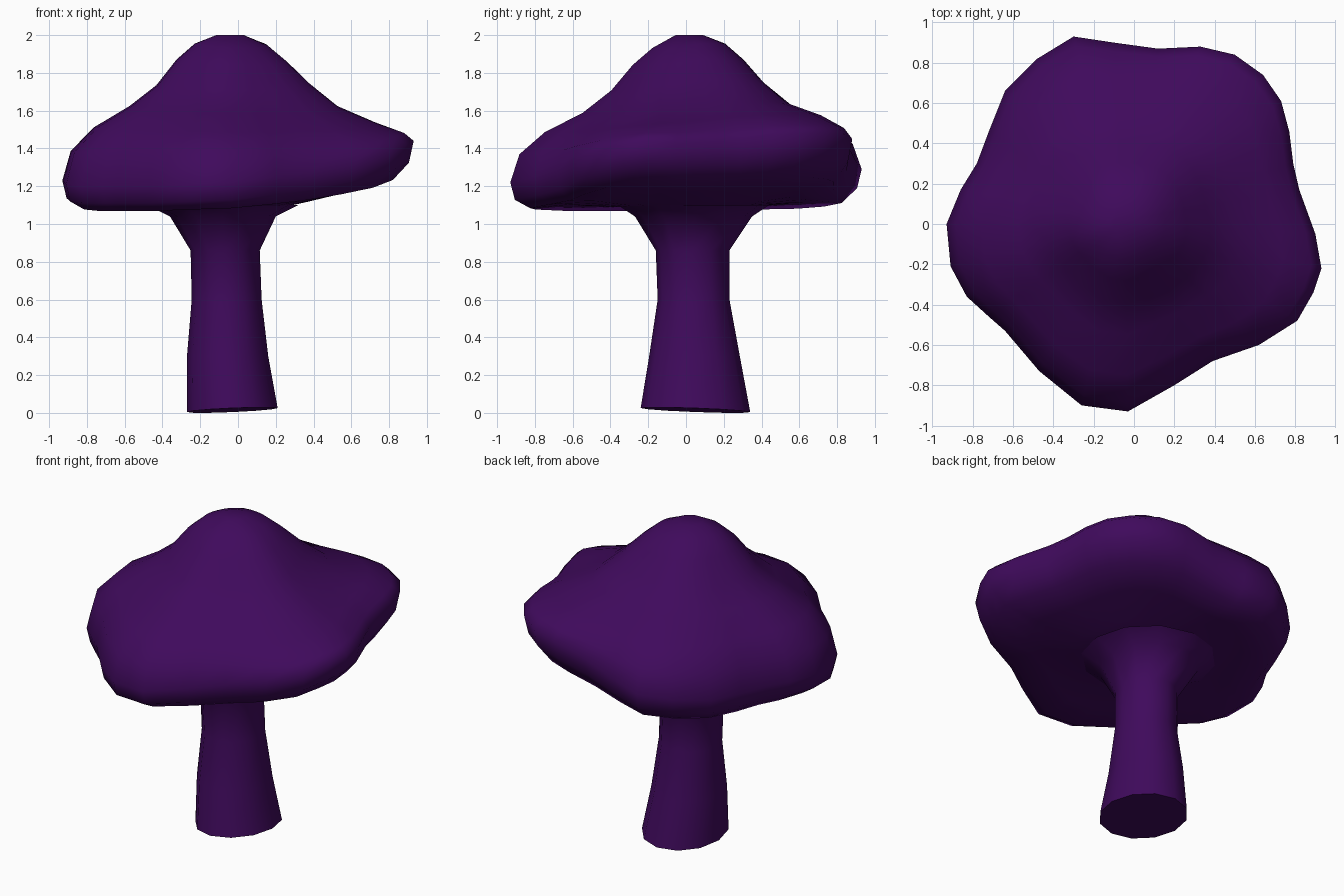
import bpy, bmesh, math

if "Cube" in bpy.data.objects:
    bpy.data.objects.remove(bpy.data.objects["Cube"])

purple = bpy.data.materials.new("purple")
purple.diffuse_color = (0.05, 0.003, 0.107, 1)
purple.use_nodes = True
purple.node_tree.nodes["Principled BSDF"].inputs["Base Color"].default_value = purple.diffuse_color

# Cap rim seen from above, with the height of its outermost edge
RIM = [(.90, -.05, 1.43), (.82, .17, 1.44), (.79, .30, 1.45), (.77, .46, 1.47),
       (.73, .61, 1.48), (.64, .74, 1.48), (.50, .84, 1.47), (.33, .88, 1.45),
       (.12, .87, 1.39), (-.10, .90, 1.33), (-.30, .93, 1.29), (-.48, .82, 1.26),
       (-.64, .66, 1.24), (-.72, .46, 1.23), (-.78, .30, 1.23), (-.86, .17, 1.23),
       (-.93, 0, 1.23), (-.91, -.21, 1.21), (-.83, -.36, 1.20), (-.72, -.46, 1.20),
       (-.64, -.53, 1.20), (-.47, -.73, 1.20), (-.26, -.90, 1.21), (-.03, -.93, 1.22),
       (.20, -.80, 1.25), (.39, -.68, 1.28), (.62, -.60, 1.33), (.81, -.48, 1.38),
       (.89, -.34, 1.42), (.93, -.22, 1.44)]


def loft(name, rings):
    """Skin a stack of closed rings and cap both ends."""
    bm = bmesh.new()
    loops = [[bm.verts.new(p) for p in ring] for ring in rings]
    n = len(loops[0])
    for a, b in zip(loops, loops[1:]):
        for i in range(n):
            j = (i + 1) % n
            bm.faces.new((a[i], a[j], b[j], b[i]))
    bm.faces.new(loops[0][::-1])
    bm.faces.new(loops[-1])
    bmesh.ops.recalc_face_normals(bm, faces=bm.faces)
    mesh = bpy.data.meshes.new(name)
    bm.to_mesh(mesh)
    bm.free()
    ob = bpy.data.objects.new(name, mesh)
    bpy.context.collection.objects.link(ob)
    mesh.materials.append(purple)
    bpy.ops.object.select_all(action='DESELECT')
    ob.select_set(True)
    bpy.context.view_layer.objects.active = ob
    bpy.ops.object.shade_smooth_by_angle(angle=math.radians(85))
    return ob


def cap_ring(f, height):
    """Rim outline scaled to f, rounder and nearer the peak as f shrinks."""
    ring = []
    for x, y, mid in RIM:
        a = math.atan2(y, x)
        r = math.hypot(x, y)
        r = (r * f + .92 * (1 - f)) * f
        lift = (mid - 1.2) / .28
        ring.append((r * math.cos(a) - .045 * (1 - f), r * math.sin(a) + .02 * (1 - f),
                     height(mid, lift, a)))
    return ring


def facing(a, direction):
    return max(0, math.cos(a - direction))


def shoulder(lift, a):
    return 1.51 + .03 * lift + .04 * facing(a, 1.0) - .03 * facing(a, -1.1)


def bottom(mid, lift, a):
    return mid - .13 - .09 * lift - .02 * facing(a, 1.7)


def dome(z, dip, rise=0):
    # the dome is hollowed a little at the front and fuller at the back right
    return lambda m, l, a: z - dip * facing(a, -1.2) + rise * facing(a, .6)


# Cap: underside, lip, shoulder, dome
loft("cap", [
    cap_ring(.25, lambda m, l, a: 1.08),
    cap_ring(.42, lambda m, l, a: 1.09 + .03 * l),
    cap_ring(.68, lambda m, l, a: .5 * (bottom(m, l, a) + 1.12)),
    cap_ring(.89, bottom),
    cap_ring(.975, lambda m, l, a: m - .09 - .03 * l),
    cap_ring(1.0, lambda m, l, a: m),
    cap_ring(.95, lambda m, l, a: m + (.57 - .12 * l) * (shoulder(l, a) - m)),
    cap_ring(.81, lambda m, l, a: shoulder(l, a)),
    cap_ring(.60, dome(1.625, .04, .02)),
    cap_ring(.44, dome(1.735, .03, .03)),
    cap_ring(.32, dome(1.87, .03)),
    cap_ring(.21, dome(1.955, .025)),
    cap_ring(.08, dome(2.0, 0)),
])

# Stem: foot, narrow waist, flare into the cap (z, centre x, centre y, rx, ry)
STEM = [(.015, -.03, .05, .24, .29), (.30, -.055, .045, .215, .24),
        (.60, -.06, .04, .185, .19), (.86, -.068, .035, .183, .195),
        (1.04, -.08, .04, .28, .31), (1.10, -.08, .04, .40, .40)]
# the foot is tilted slightly down to the back left
loft("stem", [[(cx + rx * math.cos(t), cy + ry * math.sin(t),
                z + (.015 * math.cos(t + .8) if z < .1 else 0))
               for t in (i * math.tau / 12 for i in range(12))]
              for z, cx, cy, rx, ry in STEM])
